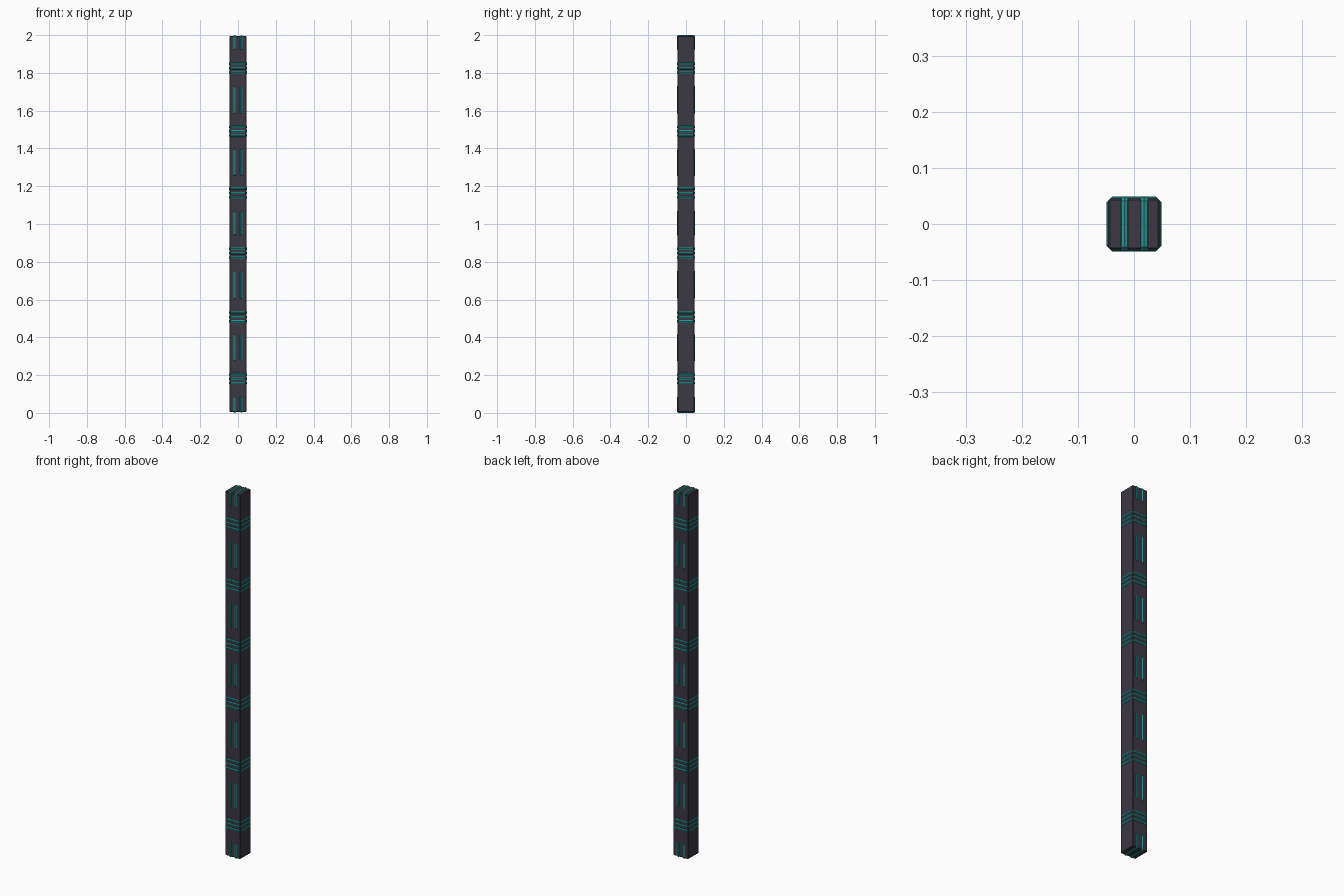
import bpy

if "Cube" in bpy.data.objects:
    bpy.data.objects.remove(bpy.data.objects["Cube"])


def material(name, color):
    m = bpy.data.materials.new(name)
    m.diffuse_color = color
    m.use_nodes = True
    m.node_tree.nodes["Principled BSDF"].inputs["Base Color"].default_value = m.diffuse_color
    return m


DARK = material("dark_casing", (0.045, 0.04, 0.055, 1))
TEAL = material("teal_trim", (0.02, 0.30, 0.28, 1))
HALF = 0.0455    # half width of the post
TUBE = 0.008     # trim tube radius
PATH = 0.0415    # distance of the tube centre from the axis


def chamfered_rect(u0, u1, v0, v1, c):
    return [(u0 + c, v0), (u1 - c, v0), (u1, v0 + c), (u1, v1 - c),
            (u1 - c, v1), (u0 + c, v1), (u0, v1 - c), (u0, v0 + c)]


def tube_loop(name, points):
    """Closed tube swept along a loop of points."""
    cu = bpy.data.curves.new(name, 'CURVE')
    cu.dimensions = '3D'
    cu.bevel_depth = TUBE
    cu.bevel_resolution = 2
    sp = cu.splines.new('POLY')
    sp.points.add(len(points) - 1)
    for p, co in zip(sp.points, points):
        p.co = (*co, 1)
    sp.use_cyclic_u = True
    ob = bpy.data.objects.new(name, cu)
    bpy.context.collection.objects.link(ob)
    bpy.ops.object.select_all(action='DESELECT')
    bpy.context.view_layer.objects.active = ob
    ob.select_set(True)
    bpy.ops.object.convert(target='MESH')
    ob = bpy.context.object
    ob.data.materials.clear()
    ob.data.materials.append(TEAL)
    bpy.ops.object.shade_smooth_by_angle()


# Square post with narrow bevelled edges
bpy.ops.mesh.primitive_cube_add(size=1, location=(0, 0, 1))
post = bpy.context.object
post.name = "post"
post.dimensions = (2 * HALF, 2 * HALF, 1.99)
bpy.ops.object.transform_apply(location=False, rotation=False, scale=True)
bev = post.modifiers.new("edge_bevel", 'BEVEL')
bev.width = 0.003
bev.segments = 1
post.data.materials.append(DARK)

# Six groups of three horizontal rings
for z in (0.181, 0.508, 0.846, 1.164, 1.491, 1.825):
    for dz in (-0.023, 0, 0.023):
        tube_loop("ring", [(x, y, z + dz) for x, y in
                           chamfered_rect(-PATH, PATH, -PATH, PATH, 0.006)])

# Paired vertical loops on front and back; the end ones wrap the caps
for z0, z1 in ((0, 0.09), (0.27, 0.42), (0.6, 0.757), (0.935, 1.073),
               (1.25, 1.4), (1.58, 1.735), (1.918, 2)):
    for x in (-0.017, 0.018):
        tube_loop("strip", [(x, y, z) for y, z in
                            chamfered_rect(-PATH, PATH, z0 + TUBE, z1 - TUBE, 0.003)])
